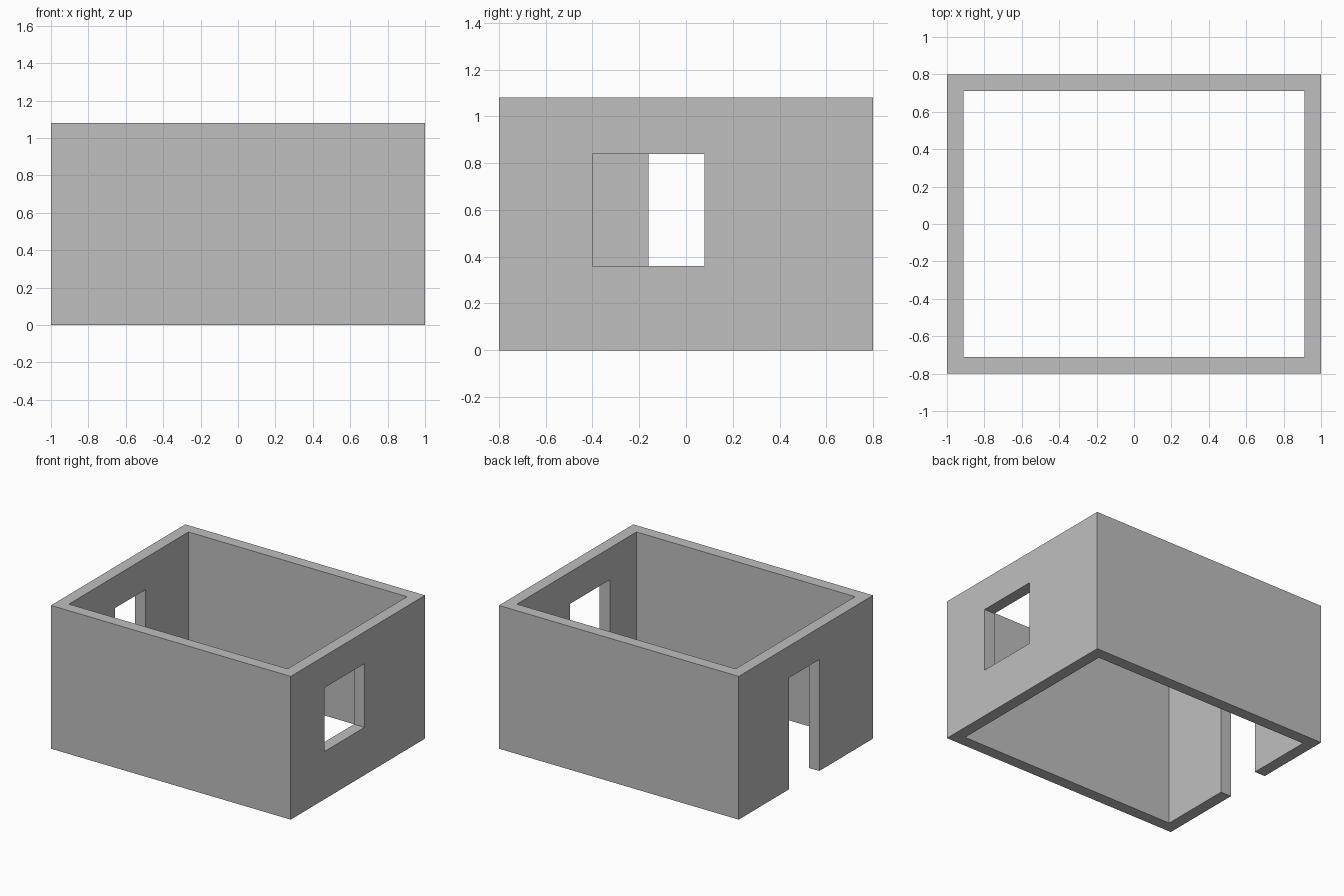
import bpy
from mathutils import Vector

cube = bpy.data.objects.get("Cube")
if cube:
    bpy.data.objects.remove(cube, do_unlink=True)

LENGTH, DEPTH, HEIGHT, WALL = 2.0, 1.6, 1.08, 0.088

# Plain plaster grey
grey = bpy.data.materials.new("plaster_grey")
grey.use_nodes = True
colour = (0.52, 0.52, 0.52, 1)
grey.diffuse_color = colour
grey.node_tree.nodes["Principled BSDF"].inputs["Base Color"].default_value = colour


def box(name, low, high):
    """Axis-aligned box between two corners."""
    low, high = Vector(low), Vector(high)
    bpy.ops.mesh.primitive_cube_add(size=1)
    obj = bpy.context.object
    obj.name = name
    for v in obj.data.vertices:
        v.co = (low + high) / 2 + v.co * (high - low)
    obj.data.materials.append(grey)
    return obj


def cut(target, name, low, high):
    """Cut a box-shaped opening out of the target."""
    cutter = box(name, low, high)
    cutter.hide_render = True
    mod = target.modifiers.new(name, 'BOOLEAN')
    mod.operation = 'DIFFERENCE'
    mod.solver = 'EXACT'
    mod.object = cutter
    bpy.context.view_layer.objects.active = target
    bpy.ops.object.modifier_apply(modifier=mod.name)
    bpy.data.objects.remove(cutter, do_unlink=True)


x, y = LENGTH / 2, DEPTH / 2
walls = box("room_walls", (-x, -y, 0), (x, y, HEIGHT))

# Interior, open at the top and bottom
cut(walls, "interior", (WALL - x, WALL - y, -0.1), (x - WALL, y - WALL, HEIGHT + 0.1))

# Window in the left wall
cut(walls, "window_opening", (x - 0.2, -0.4, 0.36), (x + 0.1, 0.08, 0.84))

# Doorway in the right wall, down to the ground
cut(walls, "door_opening", (-x - 0.1, -0.16, -0.1), (0.2 - x, 0.2, 0.84))
